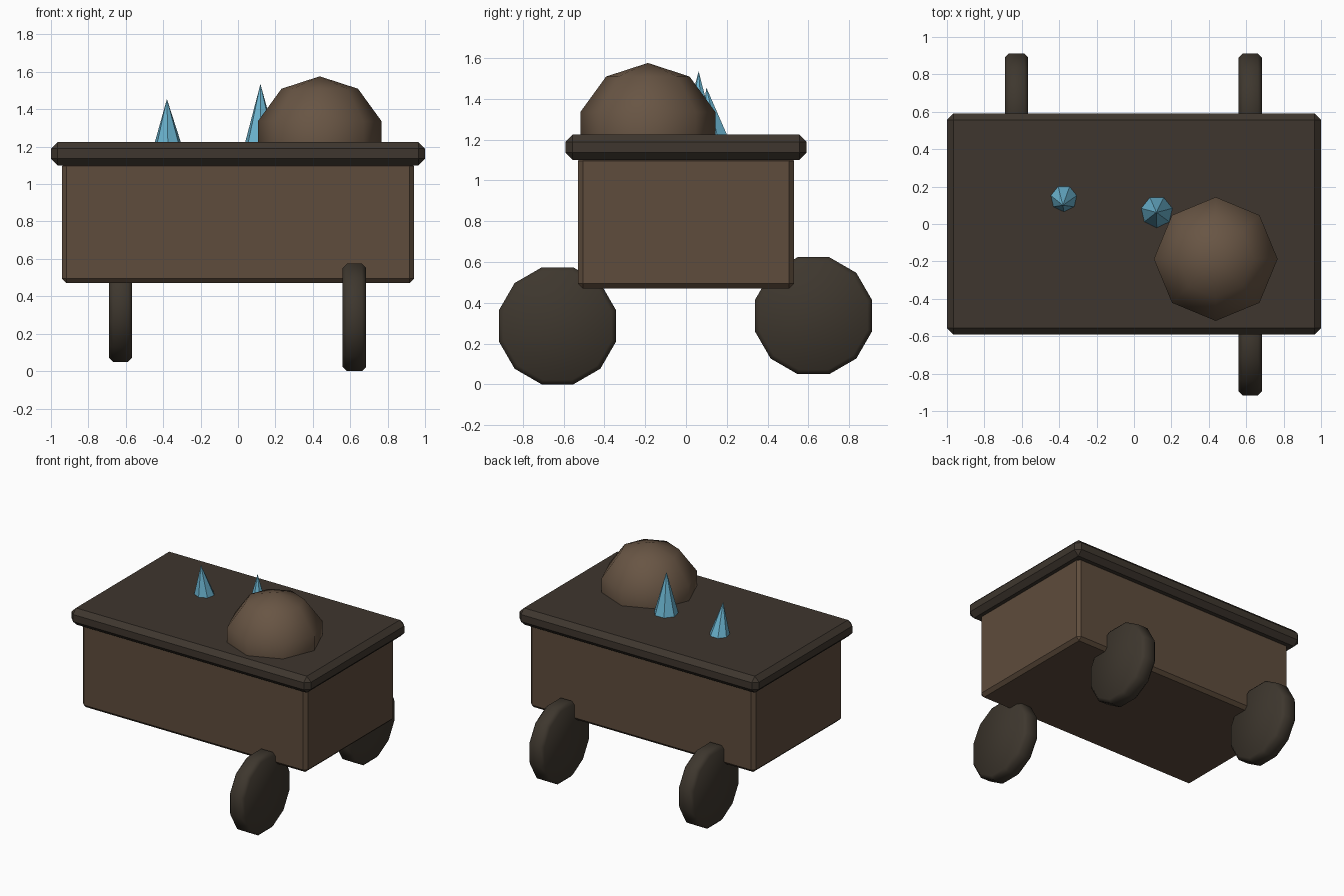
import bpy, bmesh, math
from mathutils import Matrix, Vector

if "Cube" in bpy.data.objects:
    bpy.data.objects.remove(bpy.data.objects["Cube"])


def material(name, rgb):
    lin = [((c / 255 + 0.055) / 1.055) ** 2.4 for c in rgb]
    m = bpy.data.materials.new(name)
    m.diffuse_color = (*lin, 1)
    m.use_nodes = True
    m.node_tree.nodes["Principled BSDF"].inputs["Base Color"].default_value = m.diffuse_color
    return m


WOOD = material("brown wood", (94, 76, 60))
DARK = material("dark wood", (62, 54, 46))
WHEEL = material("wheel wood", (62, 55, 46))
ROCK = material("brown rock", (104, 85, 68))
CRYSTAL = material("blue crystal", (108, 182, 210))


def finish(bm, name, mat, smooth=None):
    bmesh.ops.recalc_face_normals(bm, faces=bm.faces)
    mesh = bpy.data.meshes.new(name)
    bm.to_mesh(mesh)
    bm.free()
    mesh.materials.append(mat)
    ob = bpy.data.objects.new(name, mesh)
    bpy.context.collection.objects.link(ob)
    if smooth:
        bpy.ops.object.select_all(action='DESELECT')
        ob.select_set(True)
        bpy.context.view_layer.objects.active = ob
        bpy.ops.object.shade_smooth_by_angle(angle=math.radians(smooth))
    return ob


def chamfer(bm, edges, width):
    bmesh.ops.bevel(bm, geom=edges, offset=width, segments=1,
                    affect='EDGES', profile=0.5)


def box(name, mat, lo, hi, width):
    lo, hi = Vector(lo), Vector(hi)
    bm = bmesh.new()
    bmesh.ops.create_cube(bm, size=1, matrix=Matrix.Translation((lo + hi) / 2)
                          @ Matrix.Diagonal((*(hi - lo), 1)))
    chamfer(bm, bm.edges[:], width)
    finish(bm, name, mat)


def wheel(name, x, y, z):
    # twelve-sided disc with chamfered rims and a flat tread at the bottom
    bm = bmesh.new()
    r = 0.287 / math.cos(math.pi / 12)
    bmesh.ops.create_cone(bm, cap_ends=True, segments=12, radius1=r, radius2=r,
                          depth=0.125)
    bmesh.ops.rotate(bm, verts=bm.verts, matrix=Matrix.Rotation(math.pi / 12, 3, 'Z'))
    rims = [e for e in bm.edges if abs(e.verts[0].co.z - e.verts[1].co.z) < 1e-4]
    chamfer(bm, rims, 0.022)
    bmesh.ops.transform(bm, verts=bm.verts, matrix=Matrix.Translation((x, y, z))
                        @ Matrix.Rotation(math.pi / 2, 4, 'Y'))
    finish(bm, name, WHEEL, 50)


def crystal(name, base, radius, tip):
    # tapering spike, its foot sunk slightly into the slab
    bm = bmesh.new()
    ring = [bm.verts.new((base[0] + radius * math.cos(a), base[1] + radius * math.sin(a), 1.215))
            for a in (math.tau * (i + 0.25) / 7 for i in range(7))]
    top = bm.verts.new(tip)
    bm.faces.new(ring)
    for i in range(7):
        bm.faces.new((ring[i], ring[(i + 1) % 7], top))
    finish(bm, name, CRYSTAL)


# Cart body and overhanging slab
box("cart_body", WOOD, (-0.94, -0.53, 0.47), (0.94, 0.53, 1.12), 0.024)
box("top_slab", DARK, (-1, -0.592, 1.1), (1, 0.592, 1.225), 0.036)

# Three wheels, the front left one is missing
wheel("front_right_wheel", 0.622, -0.63, 0.287)
wheel("back_right_wheel", 0.622, 0.625, 0.337)
wheel("back_left_wheel", -0.628, 0.625, 0.337)

# Rounded boulder sunk into the slab
bm = bmesh.new()
bmesh.ops.create_uvsphere(bm, u_segments=8, v_segments=5, radius=0.348,
                          matrix=Matrix.Translation((0.437, -0.187, 1.228)))
finish(bm, "boulder", ROCK, 80)

# Crystals growing from the slab
crystal("large_crystal", (0.122, 0.065), 0.088, (0.12, 0.062, 1.535))
crystal("small_crystal", (-0.375, 0.138), 0.074, (-0.38, 0.1, 1.455))
